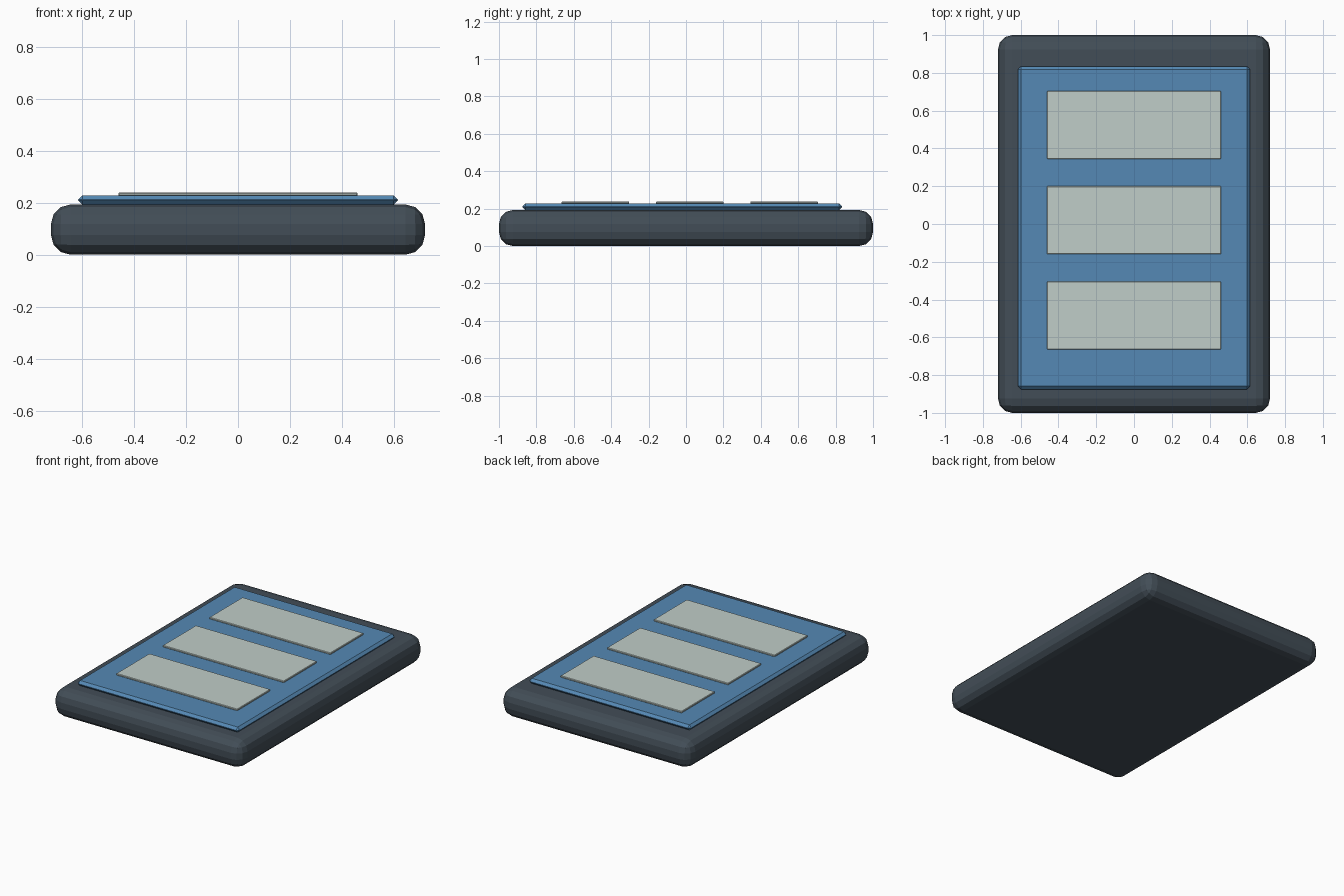
import bpy

if "Cube" in bpy.data.objects:
    bpy.data.objects.remove(bpy.data.objects["Cube"])


def material(name, color):
    m = bpy.data.materials.new(name)
    m.diffuse_color = (*color, 1)
    m.use_nodes = True
    m.node_tree.nodes["Principled BSDF"].inputs["Base Color"].default_value = m.diffuse_color
    return m


def block(name, y, z0, z1, width, depth, mat, bevel=0, segments=1):
    """Box between heights z0 and z1, with optional rounded edges."""
    bpy.ops.mesh.primitive_cube_add(size=1, location=(0, y, (z0 + z1) / 2))
    ob = bpy.context.object
    ob.name = name
    ob.scale = (width, depth, z1 - z0)
    bpy.ops.object.transform_apply(location=False, rotation=False, scale=True)
    ob.data.materials.append(mat)
    if bevel:
        b = ob.modifiers.new("rounded_edges", 'BEVEL')
        b.width, b.segments = bevel, segments
    return ob


dark = material("dark_casing", (0.055, 0.075, 0.095))
blue = material("blue_panel", (0.09, 0.25, 0.46))
pale = material("pale_window", (0.53, 0.61, 0.58))

# Thick rounded casing
block("casing", 0, 0, 0.193, 1.44, 2.0, dark, 0.075, 3)

# Thin bevelled front panel, slightly off centre
block("front_panel", -0.02, 0.192, 0.228, 1.23, 1.71, blue, 0.0165)

# Three flat windows
for i, y in enumerate((0.525, 0.02, -0.485)):
    block(f"window_{i + 1}", y, 0.226, 0.239, 0.92, 0.36, pale, 0.003)
